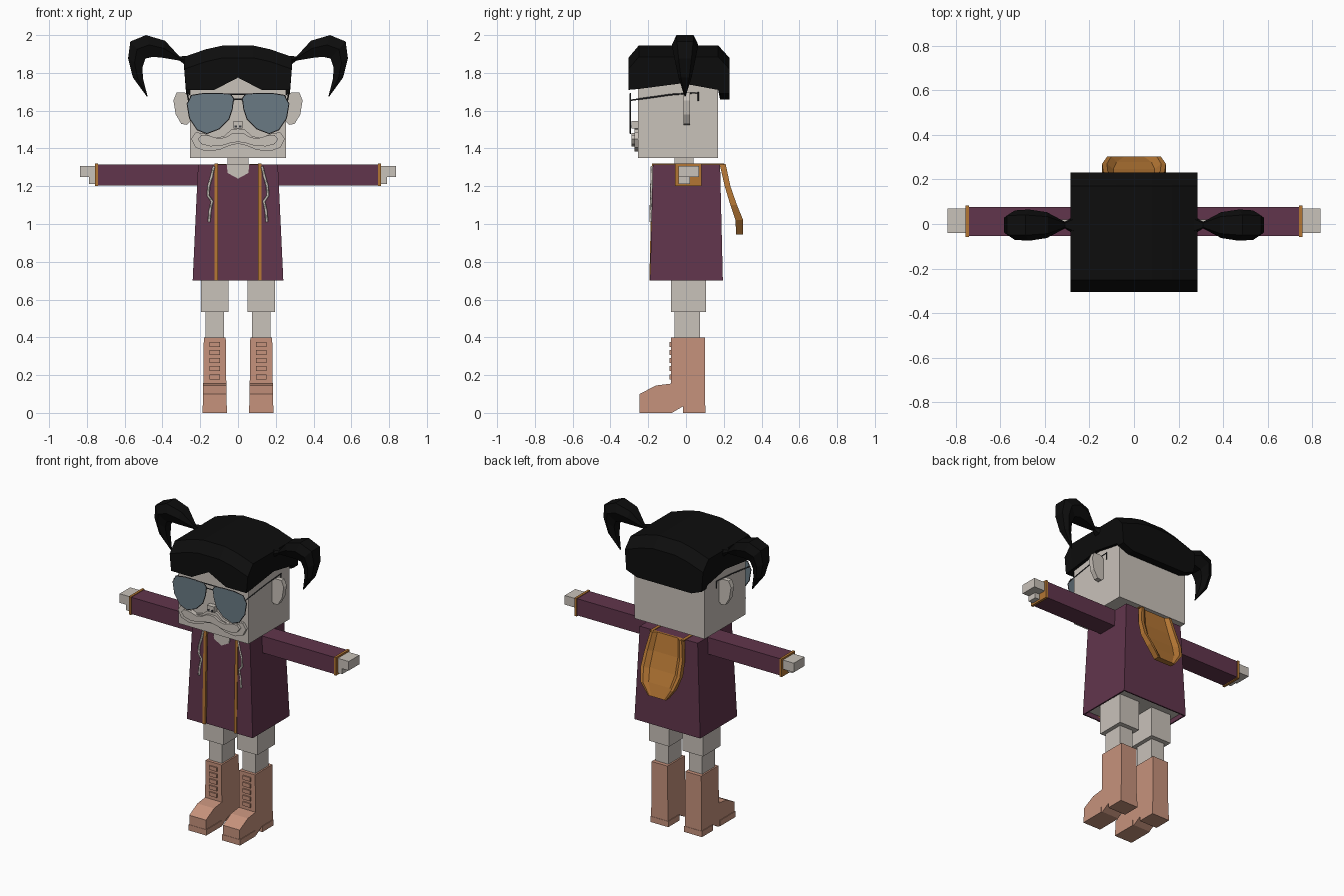
import bpy, bmesh
from mathutils import Vector

cube = bpy.data.objects.get("Cube")
if cube:
    bpy.data.objects.remove(cube, do_unlink=True)


def material(name, r, g, b):
    lin = [(c / 255 / 12.92) if c < 11 else ((c / 255 + 0.055) / 1.055) ** 2.4 for c in (r, g, b)]
    m = bpy.data.materials.new(name)
    m.use_nodes = True
    m.diffuse_color = (*lin, 1)
    m.node_tree.nodes["Principled BSDF"].inputs["Base Color"].default_value = (*lin, 1)
    return m


SKIN = material("pale skin", 201, 194, 186)
HAIR = material("black hair", 13, 13, 13)
COAT = material("plum cloth", 97, 53, 76)
GOLD = material("gold trim", 180, 118, 52)
BOOT = material("tan leather", 198, 146, 124)
LENS = material("blue grey lens", 106, 122, 132)
DARK = material("dark metal", 58, 60, 64)


def finish(name, bm, *mats):
    bmesh.ops.recalc_face_normals(bm, faces=bm.faces)
    mesh = bpy.data.meshes.new(name)
    bm.to_mesh(mesh)
    bm.free()
    for m in mats:
        mesh.materials.append(m)
    ob = bpy.data.objects.new(name, mesh)
    bpy.context.collection.objects.link(ob)
    return ob


def skin_rings(rings):
    """Join closed rings of equal length and cap both ends."""
    bm = bmesh.new()
    rows = [[bm.verts.new(p) for p in ring] for ring in rings]
    n = len(rows[0])
    for a, b in zip(rows, rows[1:]):
        for i in range(n):
            j = (i + 1) % n
            bm.faces.new((a[i], a[j], b[j], b[i]))
    bm.faces.new(rows[0])
    bm.faces.new(rows[-1])
    return bm


def loft(name, rings, mat):
    return finish(name, skin_rings(rings), mat)


def box(name, x, y, z, mat):
    return loft(name, [[(x[0], y[0], h), (x[1], y[0], h), (x[1], y[1], h), (x[0], y[1], h)] for h in z], mat)


def plate(name, outline, y0, y1, mat):
    """Extrude an x-z outline along y."""
    return loft(name, [[(x, y, z) for x, z in outline] for y in (y0, y1)], mat)


def tube(name, points, radius, mat, closed=False):
    cu = bpy.data.curves.new(name, "CURVE")
    cu.dimensions = "3D"
    cu.bevel_depth = radius
    cu.bevel_resolution = 0
    cu.use_fill_caps = True
    sp = cu.splines.new("POLY")
    sp.points.add(len(points) - 1)
    for p, co in zip(sp.points, points):
        p.co = (*co, 1)
    sp.use_cyclic_u = closed
    cu.materials.append(mat)
    ob = bpy.data.objects.new(name, cu)
    bpy.context.collection.objects.link(ob)
    return ob


def span(s, a, b):
    return sorted((s * a, s * b))


def mirrored(half):
    return half + [(-x, z) for x, z in reversed(half) if abs(x) > 1e-4]


# Head and neck
box("head", (-.255, .255), (-.255, .17), (1.35, 1.78), SKIN)
box("neck", (-.055, .055), (-.06, .04), (1.25, 1.36), SKIN)
plate("neckline", mirrored([(0, 1.24), (.055, 1.27), (.06, 1.317)]), -.172, -.165, SKIN)

# Hair cap: arched cross-sections swept front to back
ARCH = [(.285, 1.885), (.17, 1.925), (.08, 1.945), (-.08, 1.945), (-.17, 1.925), (-.285, 1.885)]


def hair_ring(y, drop, side, mid, centre):
    under = [(-.275, side), (-.2, mid), (-.125, mid), (0, centre), (.125, mid), (.2, mid), (.275, side)]
    return [(x, y, z) for x, z in [(x, z - drop) for x, z in ARCH] + under]


loft("hair_cap", [
    hair_ring(-.305, .065, 1.71, 1.71, 1.775),
    hair_ring(-.25, 0, 1.715, 1.715, 1.775),
    hair_ring(-.02, 0, 1.745, 1.745, 1.745),
    hair_ring(.17, 0, 1.71, 1.71, 1.71),
    hair_ring(.18, .01, 1.69, 1.66, 1.66),
    hair_ring(.23, .065, 1.69, 1.66, 1.66)], HAIR)

# Pigtails: (outer point, inner point, half depth) per section
TAIL = [((.27, 1.89), (.27, 1.835), .04), ((.31, 1.887), (.31, 1.865), .015),
        ((.386, 1.97), (.397, 1.88), .058), ((.487, 2.0), (.45, 1.885), .07),
        ((.57, 1.966), (.49, 1.876), .066), ((.582, 1.876), (.506, 1.83), .052),
        ((.556, 1.775), (.503, 1.77), .034), ((.483, 1.675), (.479, 1.677), .003)]


def tail_ring(outer, inner, d, s):
    o, i = Vector(outer), Vector(inner)
    pts = [(o, .65), (o.lerp(i, .45), 1), (i, .6), (i, -.6), (o.lerp(i, .45), -1), (o, -.65)]
    return [(s * p.x, k * d - .005, p.y) for p, k in pts]


# Face parts on both sides
EAR = [(.24, 1.67), (.28, 1.695), (.325, 1.695), (.342, 1.655), (.33, 1.58), (.3, 1.53), (.27, 1.525), (.245, 1.55)]
RIM = [(.025, 1.665), (.04, 1.685), (.1, 1.69), (.18, 1.69), (.245, 1.68), (.268, 1.635), (.255, 1.56),
       (.215, 1.5), (.165, 1.48), (.1, 1.505), (.05, 1.555), (.032, 1.61)]
for s, side in ((1, "left"), (-1, "right")):
    loft(side + "_pigtail", [tail_ring(*t, s) for t in TAIL], HAIR)
    plate(side + "_ear", [(s * x, z) for x, z in EAR], -.012, .02, SKIN)
    plate(side + "_lens", [(s * x, z) for x, z in RIM], -.297, -.291, LENS)
    tube(side + "_lens_rim", [(s * x, -.294, z) for x, z in RIM], .004, DARK, True)
    tube(side + "_glasses_arm", [(s * .262, -.294, 1.655), (s * .268, -.08, 1.685),
                                 (s * .268, .065, 1.695), (s * .268, .065, 1.65)], .004, DARK)
tube("glasses_top_bar", [(-.1, -.294, 1.688), (.1, -.294, 1.688)], .004, DARK)
tube("glasses_bridge", [(-.03, -.294, 1.645), (-.02, -.294, 1.66), (.02, -.294, 1.66), (.03, -.294, 1.645)], .004, DARK)

# Muzzle and nose
MUZZLE = mirrored([(0, 1.505), (.035, 1.5), (.075, 1.465), (.12, 1.455), (.18, 1.48), (.225, 1.485), (.248, 1.45),
                   (.225, 1.405), (.17, 1.385), (.1, 1.392), (.045, 1.415), (0, 1.425)])
plate("muzzle", MUZZLE, -.272, -.25, SKIN)
plate("muzzle_ridge", [(x * .86, 1.45 + (z - 1.45) * .6) for x, z in MUZZLE], -.288, -.27, SKIN)
box("nose", (-.025, .025), (-.288, -.25), (1.505, 1.545), SKIN)
for s in (1, -1):
    box("nostril", span(s, .006, .018), (-.29, -.286), (1.51, 1.522), DARK)

# Coat with a recessed front panel and an open hem
PLAN = [(-.24, -.19), (-.105, -.19), (-.105, -.178), (.105, -.178), (.105, -.19), (.24, -.19), (.24, .195), (-.24, .195)]
bm = skin_rings([[(x * k if abs(x) > .2 else x, y * j, z) for x, y in PLAN]
                 for z, k, j in ((.7, 1, 1), (1.315, .88, .925))])
bm.faces.ensure_lookup_table()
bmesh.ops.recalc_face_normals(bm, faces=bm.faces)
hem = [f for f in bm.faces if f.normal.z < -.9]
bmesh.ops.inset_region(bm, faces=hem, thickness=.012, depth=0)
ret = bmesh.ops.extrude_face_region(bm, geom=hem)
bmesh.ops.translate(bm, vec=(0, 0, .03), verts=[v for v in ret["geom"] if isinstance(v, bmesh.types.BMVert)])
for f in [f for f in ret["geom"] if isinstance(f, bmesh.types.BMFace)]:
    f.material_index = 1
bmesh.ops.delete(bm, geom=[f for f in hem if f.is_valid], context="FACES_ONLY")
finish("coat", bm, COAT, SKIN)

# Hood lying on the back: raised rim around a hollow, (near y, far y, z, half width)
HOOD = [(.178, .21, 1.317, .115), (.205, .235, 1.2, .138), (.235, .27, 1.1, .143),
        (.262, .303, 1.02, .12), (.265, .303, .945, .065)]


def hood_ring(a, b, z, w, k):
    floor = b - (b - a) * k
    half = [(w, a), (w, b), (w * .85, b), (w * .65, floor)]
    return [(x, y, z) for x, y in mirrored(half)]


loft("hood", [hood_ring(*h, k) for h, k in zip(HOOD, (.6, .7, .7, .6, 0))], GOLD)

BOOT_SIDE = [(-.08, .4), (.1, .4), (.1, .04), (.1, 0), (-.015, 0), (-.015, .035), (-.075, 0), (-.245, 0),
             (-.245, .04), (-.245, .1), (-.16, .145), (-.08, .155)]
STRING = [(.127, 1.305), (.14, 1.25), (.155, 1.2), (.158, 1.15), (.137, 1.12), (.148, 1.07), (.153, 1.01)]
for s, side in ((1, "left"), (-1, "right")):
    # Coat trim and drawstring
    loft(side + "_front_trim", [[(s * x, y + d, z) for x, y in ((.105, 0), (.125, 0), (.125, .012), (.105, .012))]
                                for z, d in ((.7, -.194), (1.317, -.18))], GOLD)
    box(side + "_collar_trim", span(s, .105, .125), (-.18, .2), (1.312, 1.319), GOLD)
    tube(side + "_drawstring", [(s * x, -.18 - (1.315 - z) * .023, z) for x, z in STRING], .007, SKIN)

    # Arm
    box(side + "_sleeve", span(s, .19, .745), (-.053, .077), (1.205, 1.315), COAT)
    box(side + "_cuff", span(s, .74, .756), (-.058, .082), (1.2, 1.319), GOLD)
    box(side + "_hand", span(s, .75, .836), (-.04, .07), (1.248, 1.308), SKIN)
    box(side + "_thumb", span(s, .75, .788), (-.04, .02), (1.212, 1.25), SKIN)

    # Leg
    c = s * .123
    box(side + "_thigh", (c - .074, c + .074), (-.08, .105), (.535, .76), SKIN)
    box(side + "_shin", (c - .048, c + .048), (-.06, .075), (.38, .54), SKIN)

    # Boot with laces
    loft(side + "_boot", [[(c + e * (.058 if z > .2 else .061), y, z) for y, z in BOOT_SIDE] for e in (-1, 1)], BOOT)
    box(side + "_sole_front", (c - .065, c + .065), (-.247, -.085), (0, .038), BOOT)
    box(side + "_sole_heel", (c - .065, c + .065), (-.013, .102), (0, .038), BOOT)
    for i in range(5):
        h = .178 + i * .043
        box(side + "_lace", (c - .028, c + .028), (-.088, -.078), (h, h + .026), BOOT)
